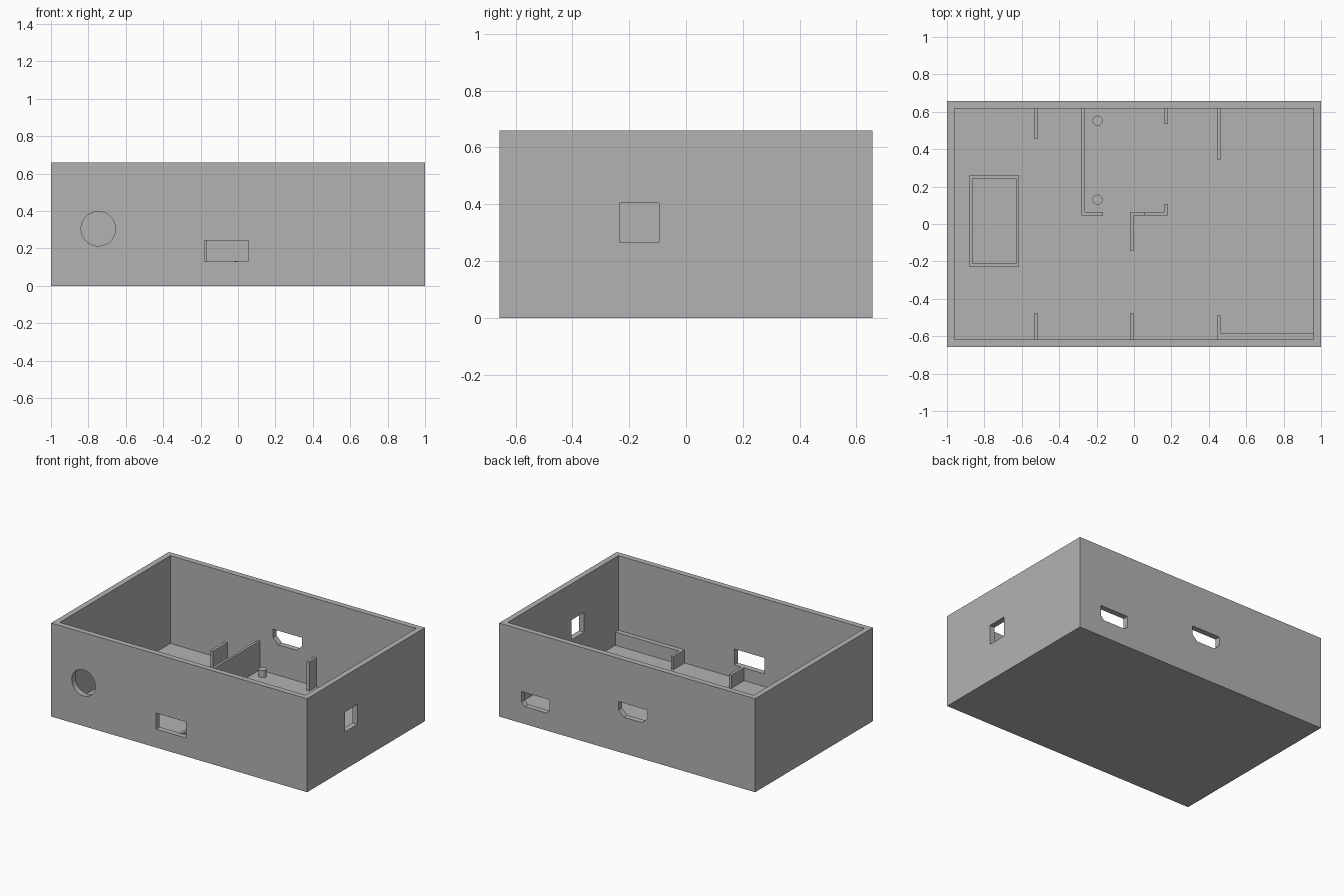
import bpy
import bmesh
from math import radians
from mathutils import Matrix, Vector

cube = bpy.data.objects.get("Cube")
if cube:
    bpy.data.objects.remove(cube, do_unlink=True)

grey = bpy.data.materials.new("plain grey")
grey.use_nodes = True
colour = (0.45, 0.45, 0.45, 1)
grey.diffuse_color = colour
grey.node_tree.nodes["Principled BSDF"].inputs["Base Color"].default_value = colour

HX, HY, TOP = 1.0, 0.657, 0.66
WALL, FLOOR = 0.04, 0.04
IX, IY = HX - WALL, HY - WALL


def finish(name, bm):
    bmesh.ops.recalc_face_normals(bm, faces=bm.faces)
    mesh = bpy.data.meshes.new(name)
    bm.to_mesh(mesh)
    bm.free()
    mesh.materials.append(grey)
    obj = bpy.data.objects.new(name, mesh)
    bpy.context.collection.objects.link(obj)
    return obj


def box(name, x0, x1, y0, y1, z0, z1):
    bm = bmesh.new()
    centre = Vector((x0 + x1, y0 + y1, z0 + z1)) / 2
    size = Matrix.Diagonal((x1 - x0, y1 - y0, z1 - z0, 1))
    bmesh.ops.create_cube(bm, size=1, matrix=Matrix.Translation(centre) @ size)
    return finish(name, bm)


def cylinder(name, centre, radius, depth, rotation=Matrix(), sides=48):
    bm = bmesh.new()
    bmesh.ops.create_cone(bm, cap_ends=True, segments=sides, radius1=radius, radius2=radius,
                          depth=depth, matrix=Matrix.Translation(centre) @ rotation)
    obj = finish(name, bm)
    bpy.context.view_layer.objects.active = obj
    obj.select_set(True)
    bpy.ops.object.shade_smooth_by_angle(angle=radians(30))
    obj.select_set(False)
    return obj


def port(name, x0, x1, z0, z1, cut):
    """Rectangular plug shape through the back wall with clipped lower corners."""
    outline = [(x0, z1), (x0, z0 + cut), (x0 + cut, z0),
               (x1 - cut, z0), (x1, z0 + cut), (x1, z1)]
    bm = bmesh.new()
    face = bm.faces.new([bm.verts.new((x, IY - 0.02, z)) for x, z in outline])
    ext = bmesh.ops.extrude_face_region(bm, geom=[face])
    verts = [g for g in ext["geom"] if isinstance(g, bmesh.types.BMVert)]
    bmesh.ops.translate(bm, verts=verts, vec=(0, WALL + 0.04, 0))
    return finish(name, bm)


def carve(target, cutters):
    for cutter in cutters:
        mod = target.modifiers.new(cutter.name, "BOOLEAN")
        mod.operation = "DIFFERENCE"
        mod.solver = "EXACT"
        mod.object = cutter
    # Bake the cuts, then drop the cutters
    graph = bpy.context.evaluated_depsgraph_get()
    mesh = bpy.data.meshes.new_from_object(target.evaluated_get(graph))
    target.modifiers.clear()
    target.data = mesh
    for cutter in cutters:
        bpy.data.objects.remove(cutter, do_unlink=True)


# Open case: hollow box with wall openings
case = box("case", -HX, HX, -HY, HY, 0, TOP)
carve(case, [
    box("cavity", -IX, IX, -IY, IY, FLOOR, TOP + 0.1),
    box("front_slot", -0.18, 0.055, -HY - 0.02, -IY + 0.01, 0.13, 0.243),
    box("side_window", IX - 0.02, HX + 0.02, -0.235, -0.095, 0.265, 0.405),
    cylinder("round_hole", (-0.747, -HY, 0.305), 0.092, 0.1,
             Matrix.Rotation(radians(90), 4, "X")),
    port("upper_port", -0.158, 0.067, 0.255, 0.355, 0.04),
    port("lower_port", 0.605, 0.825, 0.123, 0.223, 0.025),
])

# Raised rectangular tray rim on the floor
tray = box("tray_rim", -0.88, -0.615, -0.23, 0.262, FLOOR - 0.005, 0.13)
carve(tray, [box("tray_space", -0.863, -0.632, -0.21, 0.243, FLOOR, 0.3)])

# Inner partitions: name, x range, y range, top height
LOW, MID, HIGH = 0.133, 0.165, 0.245
B = IY + 0.005
partitions = [
    ("back_rib_right", -0.535, -0.515, 0.455, B, MID),
    ("front_rib_right", -0.535, -0.515, -B, -0.475, LOW),
    ("long_divider", -0.28, -0.262, 0.045, B, HIGH),
    ("long_divider_foot", -0.265, -0.165, 0.045, 0.065, HIGH),
    ("back_rib_middle", 0.162, 0.182, 0.535, B, HIGH),
    ("centre_post_wall", -0.022, -0.002, -0.145, 0.065, LOW - 0.004),
    ("centre_low_wall", -0.01, 0.055, 0.045, 0.065, LOW - 0.004),
    ("centre_high_wall", 0.055, 0.182, 0.045, 0.065, HIGH),
    ("centre_wall_end", 0.162, 0.182, 0.055, 0.107, HIGH),
    ("front_rib_middle", -0.022, -0.002, -B, -0.475, LOW),
    ("back_rib_left", 0.443, 0.462, 0.345, B, LOW),
    ("front_rib_left", 0.443, 0.462, -B, -0.49, LOW),
    ("front_ledge", 0.455, IX + 0.005, -B, -0.583, LOW),
]
for name, x0, x1, y0, y1, top in partitions:
    box(name, x0, x1, y0, y1, FLOOR - 0.005, top)

# Locating pegs
for name, y in (("front_peg", 0.13), ("back_peg", 0.552)):
    cylinder(name, (-0.195, y, 0.0625), 0.027, 0.055, sides=24)
